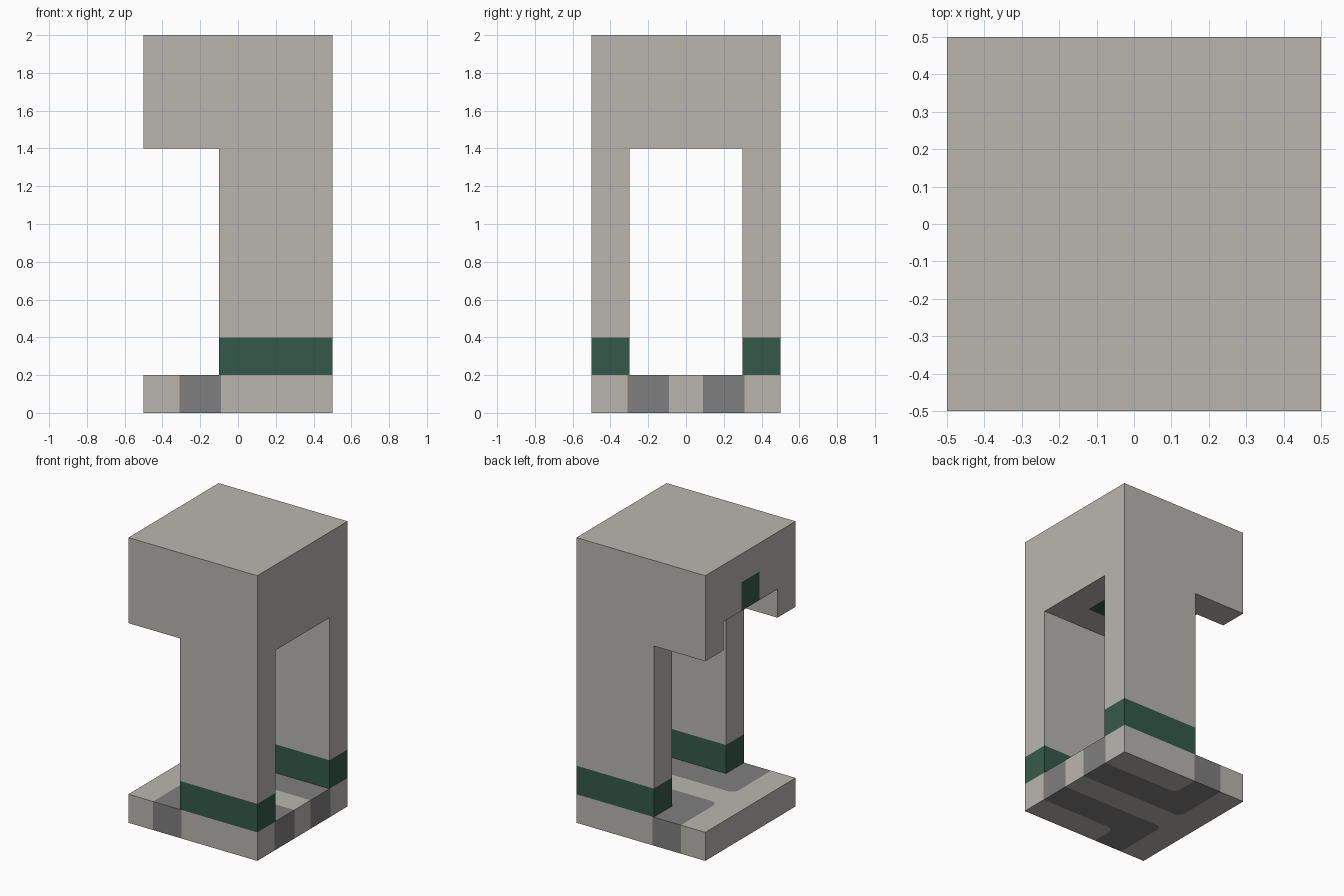
import bpy
import bmesh
import math
from mathutils import Vector

if "Cube" in bpy.data.objects:
    bpy.data.objects.remove(bpy.data.objects["Cube"], do_unlink=True)


def make_material(name, rgb):
    mat = bpy.data.materials.new(name)
    mat.use_nodes = True
    colour = (*rgb, 1)
    mat.diffuse_color = colour
    bsdf = next(n for n in mat.node_tree.nodes if n.type == "BSDF_PRINCIPLED")
    bsdf.inputs["Base Color"].default_value = colour
    return mat


stone = make_material("pale stone", (0.49, 0.47, 0.44))
grey = make_material("mid grey", (0.212, 0.212, 0.212))
green = make_material("dark green", (0.034, 0.102, 0.068))


def add_object(name, bm, materials=()):
    mesh = bpy.data.meshes.new(name)
    bm.to_mesh(mesh)
    bm.free()
    for mat in materials:
        mesh.materials.append(mat)
    obj = bpy.data.objects.new(name, mesh)
    bpy.context.scene.collection.objects.link(obj)
    return obj


def add_box(name, low, high, materials=()):
    low, high = Vector(low), Vector(high)
    bm = bmesh.new()
    bmesh.ops.create_cube(bm, size=1)
    bmesh.ops.scale(bm, vec=high - low, verts=bm.verts)
    bmesh.ops.translate(bm, vec=(low + high) / 2, verts=bm.verts)
    return add_object(name, bm, materials)


# Base slab: two mirrored bent tracks run through it
def bent_line(x, y, radius=0.05, steps=4):
    """Line from the back edge to the +x edge with a rounded bend."""
    arc = []
    for i in range(steps + 1):
        a = math.pi * (1 + i / steps / 2)
        arc.append((x + radius + radius * math.cos(a), y + radius + radius * math.sin(a)))
    return [(x, 0.5)] + arc + [(0.5, y)]


def mirrored(points):
    return [(x, -y) for x, y in reversed(points)]


inner = bent_line(-0.09, 0.31)
outer = bent_line(-0.31, 0.09)
corner = inner + [(0.5, 0.5)]
track = outer + inner[::-1]
middle = outer + mirrored(outer) + [(-0.5, -0.5), (-0.5, 0.5)]

bm = bmesh.new()
for outline, index in ((corner, 0), (mirrored(corner), 0), (middle, 0),
                       (track, 1), (mirrored(track), 1)):
    face = bm.faces.new([bm.verts.new((x, y, 0)) for x, y in outline])
    face.material_index = index
bmesh.ops.remove_doubles(bm, verts=bm.verts, dist=0.0001)
result = bmesh.ops.extrude_face_region(bm, geom=bm.faces[:], use_keep_orig=True)
top_verts = [g for g in result["geom"] if isinstance(g, bmesh.types.BMVert)]
bmesh.ops.translate(bm, vec=(0, 0, 0.2), verts=top_verts)
bmesh.ops.recalc_face_normals(bm, faces=bm.faces)
bm.normal_update()
# Side walls take the colour of the floor piece they border
for face in bm.faces:
    if abs(face.normal.z) < 0.5:
        edge = next(e for e in face.edges if all(v.co.z < 0.1 for v in e.verts))
        cap = next(f for f in edge.link_faces if f is not face)
        face.material_index = cap.material_index
add_object("base_slab", bm, (stone, grey))

# Upper body: a block with passage, open side and lintel notch cut away
body = add_box("portal_body", (-0.5, -0.5, 0.2), (0.5, 0.5, 2), (stone, green))
cutters = [
    add_box("passage_cutter", (-1, -0.3, 0), (1, 0.3, 1.4)),
    add_box("open_side_cutter", (-1.1, -1, -0.1), (-0.1, 1, 1.4)),
    add_box("notch_cutter", (-1.2, -0.3, 1), (-0.1, 0.3, 1.6)),
]
bpy.context.view_layer.objects.active = body
for cutter in cutters:
    mod = body.modifiers.new(cutter.name, "BOOLEAN")
    mod.operation = "DIFFERENCE"
    mod.solver = "EXACT"
    mod.object = cutter
    bpy.ops.object.modifier_apply(modifier=mod.name)
    bpy.data.objects.remove(cutter, do_unlink=True)

# Colour cuts: green feet and a green strip under the canopy
bm = bmesh.new()
bm.from_mesh(body.data)
for point, normal in (((0, 0, 0.4), (0, 0, 1)), ((0, 0, 1.8), (0, 0, 1)),
                      ((0, 0.1, 0), (0, 1, 0)), ((0, -0.1, 0), (0, 1, 0)),
                      ((0.3, 0, 0), (1, 0, 0))):
    bmesh.ops.bisect_plane(bm, geom=bm.verts[:] + bm.edges[:] + bm.faces[:],
                           plane_co=point, plane_no=normal, dist=0.0001)
for face in bm.faces:
    c = face.calc_center_median()
    foot = c.z < 0.4
    strip = abs(c.y) < 0.1 and c.x < 0.3 and c.z < 1.8
    face.material_index = int(foot or strip)
bm.to_mesh(body.data)
bm.free()
